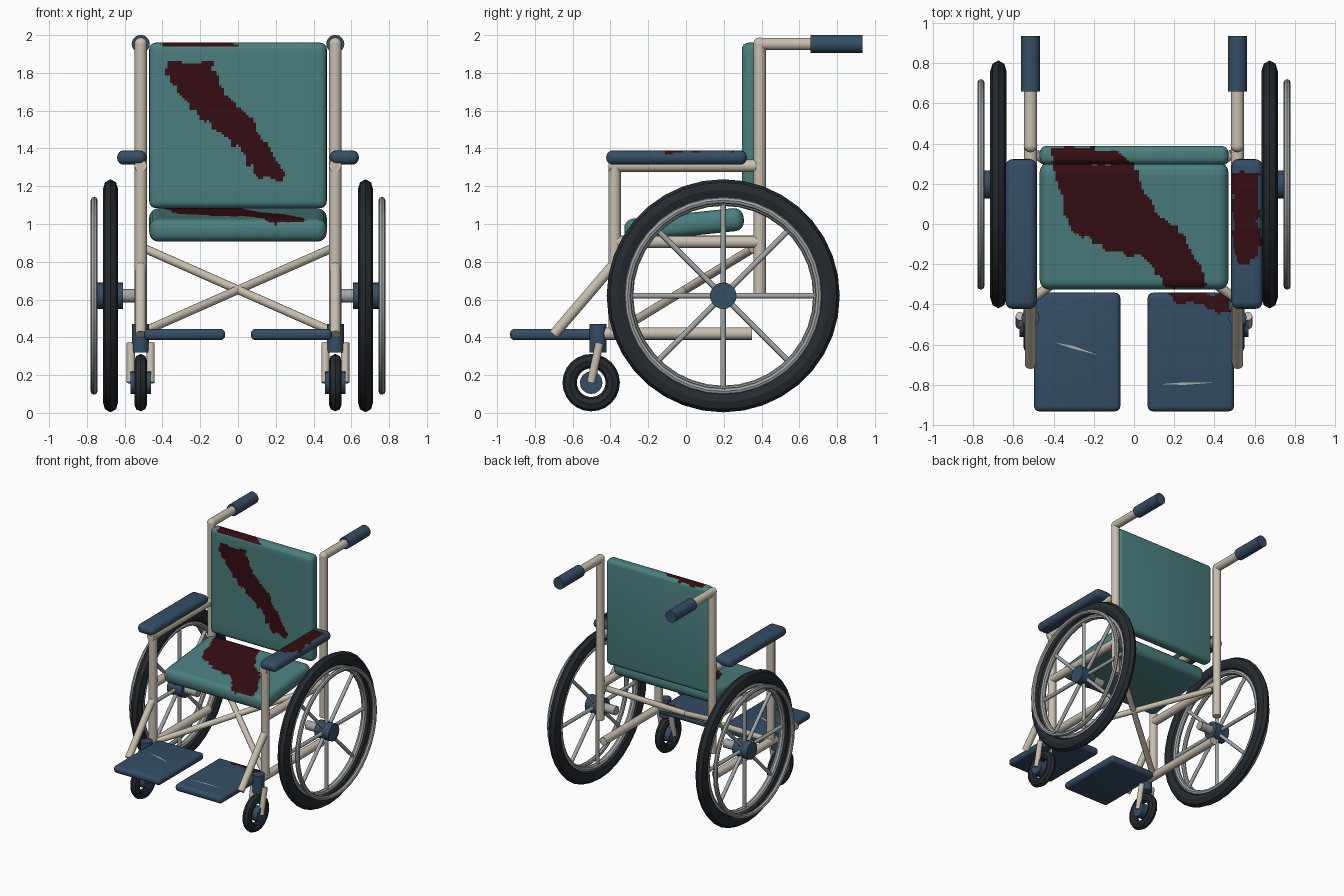
import bpy, bmesh, math
from mathutils import Vector, Matrix, noise

if "Cube" in bpy.data.objects:
    bpy.data.objects.remove(bpy.data.objects["Cube"])


def material(name, rgb):
    m = bpy.data.materials.new(name)
    m.diffuse_color = (*rgb, 1)
    m.use_nodes = True
    m.node_tree.nodes["Principled BSDF"].inputs["Base Color"].default_value = m.diffuse_color
    return m


CREAM = material("cream_paint", (0.58, 0.52, 0.42))
TEAL = material("teal_cushion", (0.07, 0.21, 0.21))
NAVY = material("navy_plastic", (0.035, 0.075, 0.13))
RUBBER = material("tyre_rubber", (0.018, 0.024, 0.03))
STEEL = material("steel", (0.36, 0.38, 0.38))
STAIN = material("dark_red_stain", (0.035, 0.004, 0.006))
SCRATCH = material("pale_scratch", (0.4, 0.43, 0.43))


def finish(name, bm, mat, loc=(0, 0, 0), rot=(0, 0, 0), angle=32):
    bmesh.ops.recalc_face_normals(bm, faces=bm.faces)
    me = bpy.data.meshes.new(name)
    bm.to_mesh(me)
    bm.free()
    ob = bpy.data.objects.new(name, me)
    bpy.context.collection.objects.link(ob)
    ob.location, ob.rotation_euler = loc, rot
    me.materials.append(mat)
    bpy.ops.object.select_all(action='DESELECT')
    ob.select_set(True)
    bpy.context.view_layer.objects.active = ob
    bpy.ops.object.shade_smooth_by_angle(angle=math.radians(angle))
    return ob


def add_rod(bm, a, b, r, n=16):
    a, b = Vector(a), Vector(b)
    d = b - a
    m = Matrix.Translation((a + b) / 2) @ d.to_track_quat('Z', 'Y').to_matrix().to_4x4()
    bmesh.ops.create_cone(bm, cap_ends=True, segments=n, radius1=r, radius2=r,
                          depth=d.length, matrix=m)


def tube(name, a, b, r, mat, n=16):
    bm = bmesh.new()
    add_rod(bm, a, b, r, n)
    return finish(name, bm, mat)


def ring(name, centre, major, rad, half_x, mat, n=40, k=8):
    """Torus around the x axis with an oval section."""
    bm = bmesh.new()
    rows = []
    for i in range(n):
        t = math.tau * i / n
        row = []
        for j in range(k):
            p = math.tau * j / k
            q = major + rad * math.cos(p)
            row.append(bm.verts.new((half_x * math.sin(p), q * math.cos(t), q * math.sin(t))))
        rows.append(row)
    for i in range(n):
        r0, r1 = rows[i], rows[(i + 1) % n]
        for j in range(k):
            bm.faces.new((r0[j], r1[j], r1[(j + 1) % k], r0[(j + 1) % k]))
    return finish(name, bm, mat, centre)


def pad(name, loc, size, bevel, mat, rot=(0, 0, 0), seg=4):
    bm = bmesh.new()
    bmesh.ops.create_cube(bm, size=1, matrix=Matrix.Diagonal((*size, 1)))
    bmesh.ops.bevel(bm, geom=bm.edges[:], offset=bevel, segments=seg,
                    affect='EDGES', profile=0.5)
    return finish(name, bm, mat, loc, rot)


def inside(u, v, poly):
    hit = False
    for (x1, y1), (x2, y2) in zip(poly, poly[1:] + poly[:1]):
        if (y1 > v) != (y2 > v) and u < (x2 - x1) * (v - y1) / (y2 - y1) + x1:
            hit = not hit
    return hit


def stain(ob, poly, axes, normal, step=0.013):
    """Slice one side of a pad into cells and colour those inside a ragged outline."""
    normal = Vector(normal)
    off = [ob.location[a] for a in axes]
    poly = [(p[0] - off[0], p[1] - off[1]) for p in poly]
    bm = bmesh.new()
    bm.from_mesh(ob.data)
    for k, a in enumerate(axes):
        lo = min(p[k] for p in poly) - 0.03
        hi = max(p[k] for p in poly) + 0.03
        no = Vector([float(i == a) for i in range(3)])
        for s in range(int((hi - lo) / step) + 1):
            bm.normal_update()
            faces = [f for f in bm.faces if f.normal.dot(normal) > 0.4]
            edges = list({e for f in faces for e in f.edges})
            verts = list({v for f in faces for v in f.verts})
            bmesh.ops.bisect_plane(bm, geom=verts + edges + faces, dist=1e-5,
                                   plane_co=no * (lo + s * step), plane_no=no)
    bm.normal_update()
    ob.data.materials.append(STAIN)
    slot = len(ob.data.materials) - 1
    for f in bm.faces:
        if f.normal.dot(normal) > 0.4:
            c = f.calc_center_median()
            u = c[axes[0]] + 0.025 * noise.noise(c * 22)
            v = c[axes[1]] + 0.025 * noise.noise(c * 22 + Vector((7, 3, 5)))
            if inside(u, v, poly):
                f.material_index = slot
    bm.to_mesh(ob.data)
    bm.free()


# Seat and backrest with stains
seat = pad("seat", (0, -0.01, 0.995), (0.94, 0.635, 0.122), 0.05, TEAL, (math.radians(6), 0, 0))
back = pad("backrest", (0, 0.342, 1.522), (0.94, 0.093, 0.876), 0.035, TEAL)
stain(seat, [(-0.4, 0.31), (0.0, 0.31), (0.08, 0.1), (0.2, 0.0), (0.29, -0.12), (0.38, -0.31),
             (0.16, -0.31), (0.05, -0.16), (-0.15, -0.12), (-0.31, -0.02), (-0.36, 0.12)],
      (0, 1), (0, 0, 1))
stain(back, [(-0.37, 1.85), (-0.14, 1.86), (-0.08, 1.7), (0.07, 1.56), (0.25, 1.27), (0.24, 1.23),
             (0.11, 1.25), (-0.02, 1.43), (-0.18, 1.54), (-0.3, 1.68), (-0.37, 1.78)],
      (0, 2), (0, -1, 0))
stain(back, [(-0.41, 0.39), (-0.08, 0.37), (0.01, 0.29), (-0.4, 0.29)], (0, 1), (0, 0, 1))

for s, side in ((-1, "left"), (1, "right")):
    X = 0.515 * s

    # Side frame
    def bar(name, y0, z0, y1, z1, r=0.033):
        tube(f"{side}_{name}", (X, y0, z0), (X, y1, z1), r, CREAM)
    bar("back_post", 0.39, 0.62, 0.39, 1.953)
    bar("push_handle", 0.39, 1.953, 0.68, 1.953)
    bm = bmesh.new()
    bmesh.ops.create_uvsphere(bm, u_segments=16, v_segments=10, radius=0.034)
    finish(f"{side}_handle_joint", bm, CREAM, (X, 0.39, 1.953))
    tube(f"{side}_grip", (X, 0.66, 1.953), (X, 0.935, 1.953), 0.048, NAVY, 20)
    bar("arm_rail", -0.41, 1.308, 0.37, 1.308)
    bar("front_post", -0.378, 0.42, -0.378, 1.32)
    bar("seat_rail", -0.378, 0.905, 0.39, 0.905)
    bar("lower_rail", -0.46, 0.42, 0.35, 0.42)
    bar("footrest_hanger", -0.37, 0.80, -0.70, 0.415, 0.028)

    # Cross brace, rear top to front bottom
    tube(f"{side}_cross_brace", (0.49 * s, 0.35, 0.868), (-0.49 * s, -0.36, 0.435), 0.023, CREAM)

    # Armrest and footplate
    arm = pad(f"{side}_armrest", (0.5625 * s, -0.05, 1.352), (0.155, 0.745, 0.076), 0.036, NAVY)
    foot = pad(f"{side}_footplate", (0.283 * s, -0.637, 0.415), (0.43, 0.59, 0.06), 0.026, NAVY)
    if s > 0:
        stain(arm, [(0.49, 0.25), (0.62, 0.26), (0.62, -0.15), (0.58, -0.21), (0.51, -0.2),
                    (0.5, -0.05)], (0, 1), (0, 0, 1))
        stain(foot, [(0.16, -0.34), (0.47, -0.34), (0.49, -0.46), (0.43, -0.44), (0.33, -0.4),
                     (0.22, -0.39)], (0, 1), (0, 0, 1))

    # Rear wheel
    C = Vector((0.675 * s, 0.197, 0.62))
    ring(f"{side}_tyre", C, 0.562, 0.055, 0.041, RUBBER, 36, 8)
    ring(f"{side}_rim", C, 0.497, 0.021, 0.024, STEEL, 36, 8)
    ring(f"{side}_handrim", C + Vector((0.087 * s, 0, 0)), 0.506, 0.018, 0.018, STEEL, 36, 8)
    tube(f"{side}_hub", C - Vector((0.065 * s, 0, 0)), C + Vector((0.068 * s, 0, 0)), 0.07, NAVY, 20)
    tube(f"{side}_axle", (0.5 * s, C.y, C.z), C, 0.036, STEEL)
    bm = bmesh.new()
    for i in range(8):
        t = math.tau * i / 8
        d = Vector((0, math.cos(t), math.sin(t)))
        add_rod(bm, C + d * 0.05, C + d * 0.5, 0.015, 8)
    finish(f"{side}_spokes", bm, STEEL, angle=50)

    # Caster
    K = Vector((X, -0.502, 0.16))
    ring(f"{side}_caster_tyre", K, 0.114, 0.038, 0.034, RUBBER, 24, 8)
    tube(f"{side}_caster_hub", K - Vector((0.054, 0, 0)), K + Vector((0.054, 0, 0)), 0.06, NAVY)
    tube(f"{side}_caster_stem", (X, -0.465, 0.32), (X, -0.465, 0.47), 0.045, NAVY)
    for e in (-0.052, 0.052):
        tube(f"{side}_fork_blade", (X + e, -0.458, 0.37), (X + e, -0.503, 0.16), 0.022, CREAM, 12)

# Footplate scratches
for name, pts in (("left_scratch", [(-0.4, -0.588), (-0.3, -0.607), (-0.18, -0.652), (-0.3, -0.622)]),
                  ("right_scratch", [(0.13, -0.797), (0.25, -0.788), (0.4, -0.789), (0.25, -0.801)])):
    bm = bmesh.new()
    bm.faces.new([bm.verts.new((x, y, 0.4465)) for x, y in reversed(pts)])
    finish(name, bm, SCRATCH)
